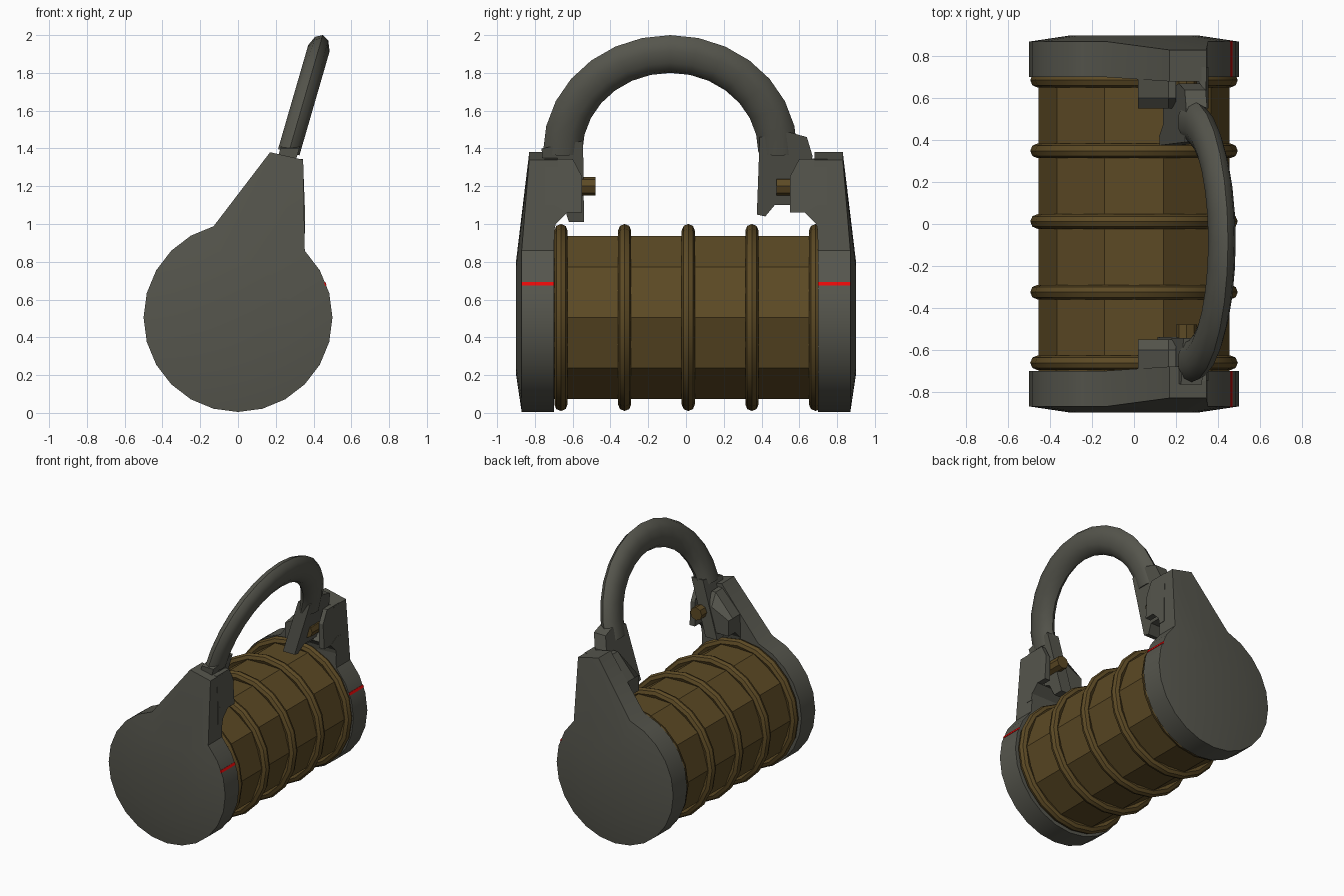
import bpy, bmesh, math
from mathutils import Vector

if "Cube" in bpy.data.objects:
    bpy.data.objects.remove(bpy.data.objects["Cube"])


def material(name, rgb):
    m = bpy.data.materials.new(name)
    m.diffuse_color = (*rgb, 1)
    m.use_nodes = True
    m.node_tree.nodes["Principled BSDF"].inputs["Base Color"].default_value = m.diffuse_color
    return m


IRON = material("dark iron", (0.092, 0.092, 0.074))
WOOD = material("brown wood", (0.108, 0.068, 0.018))
RED = material("red mark", (0.9, 0.003, 0.003))
ZC = 0.505  # height of the barrel axis


def loft(name, rings, mat, smooth=None, closed=False):
    """Skin equal-length rings of points; cap the ends unless closed."""
    bm = bmesh.new()
    vs = [[bm.verts.new(p) for p in r] for r in rings]
    n = len(vs[0])
    pairs = list(zip(vs, vs[1:])) + ([(vs[-1], vs[0])] if closed else [])
    for a, b in pairs:
        for i in range(n):
            j = (i + 1) % n
            bm.faces.new((a[i], a[j], b[j], b[i]))
    if not closed:
        bm.faces.new(vs[0])
        bm.faces.new(vs[-1])
    bmesh.ops.recalc_face_normals(bm, faces=bm.faces)
    me = bpy.data.meshes.new(name)
    bm.to_mesh(me)
    bm.free()
    me.materials.append(mat)
    ob = bpy.data.objects.new(name, me)
    bpy.context.collection.objects.link(ob)
    if smooth:
        bpy.ops.object.select_all(action='DESELECT')
        bpy.context.view_layer.objects.active = ob
        ob.select_set(True)
        bpy.ops.object.shade_smooth_by_angle(angle=math.radians(smooth))
    return ob


def polar(r, deg, y, z0=ZC, x0=0):
    a = math.radians(deg)
    return (x0 + r * math.cos(a), y, z0 + r * math.sin(a))


# Ten-sided barrel
loft("barrel", [[polar(0.455, k * 36, y) for k in range(10)] for y in (-0.75, 0.75)], WOOD)

# Hoops around the barrel
for h in range(5):
    yc = -0.662 + 0.337 * h
    rings = []
    for k in range(20):
        rings.append([polar(0.46 + 0.035 * math.cos(t), k * 18, yc + 0.035 * math.sin(t))
                      for t in (j * math.pi / 4 for j in range(8))])
    loft(f"hoop_{h + 1}", rings, WOOD, 40, closed=True)

for s, side in ((-1, "front"), (1, "back")):
    # End cap: disc with a pointed lug, slightly domed outside
    arc = list(range(105, 406, 15))
    lug = [(0.345, 1.34, 60), (0.17, 1.38, 80)]

    def outline(y_arc, y_lug):
        return ([polar(0.5, a, s * y_arc) for a in arc]
                + [(x, s * y_lug, z) for x, z, _ in lug])

    dome = [polar(0.3, a, s * 0.9) for a in arc + [l[2] for l in lug]]
    loft(f"{side}_cap", [outline(0.70, 0.68), outline(0.87, 0.83), dome], IRON, 35)

    # Two lug cheeks overhanging the barrel, with a slot between
    cheeks = {"left": [(0.02, 1.06), (0.02, 1.18), (0.165, 1.35), (0.20, 1.35), (0.20, 1.06)],
              "right": [(0.31, 1.06), (0.31, 1.345), (0.344, 1.345), (0.355, 1.06)]}
    for c, prof in cheeks.items():
        rings = [[(x, s * y, min(z, top)) for x, z in prof]
                 for y, top in ((0.55, 1.25), (0.60, 1.345), (0.75, 1.35))]
        loft(f"{side}_{c}_cheek", rings, IRON)
    # Fillet under the cheeks
    foot = [(0.70, 0.95), (0.69, 1.0), (0.63, 1.06), (0.70, 1.10), (0.75, 1.10), (0.75, 0.95)]
    loft(f"{side}_cheek_foot", [[(x, s * y, z) for y, z in foot] for x in (0.02, 0.355)], IRON)

    # Pivot pin
    loft(f"{side}_pin", [[polar(0.05, k * 45, s * y, 1.2, 0.25) for k in range(8)]
                         for y in (0.48, 0.75)], WOOD)

    # Thin red mark on the rim
    a = math.radians(21)
    out, along = Vector((math.cos(a), 0, math.sin(a))), Vector((-math.sin(a), 0, math.cos(a)))
    rings = [[out * r + along * w + Vector((0, s * y, ZC))
              for r, w in ((0.491, -0.01), (0.499, -0.01), (0.499, 0.01), (0.491, 0.01))]
             for y in (0.70, 0.872)]
    loft(f"{side}_red_mark", rings, RED)


# Leaning arched handle with an oval section
def lean(z):
    return 0.26 + 0.29 * (z - 1.35)


across = Vector((1, 0, -0.29)).normalized()
rings = []
for k in range(15):
    t = math.pi * k / 14
    z = 1.38 + 0.52 * math.sin(t)
    centre = Vector((lean(z), -0.083 - 0.57 * math.cos(t), z))
    radial = Vector((0.29 * math.sin(t), -math.cos(t), math.sin(t))).normalized()
    rings.append([centre + radial * 0.104 * math.cos(q) + across * 0.062 * math.sin(q)
                  for q in (j * math.pi / 5 for j in range(10))])
loft("handle", rings, IRON, 45)

# Hooked handle ends, following the handle's lean
ends = {"front": [(-0.545, 1.44), (-0.54, 1.01), (-0.62, 1.01), (-0.645, 1.09),
                  (-0.74, 1.12), (-0.765, 1.40)],
        "back": [(0.39, 1.46), (0.375, 1.05), (0.42, 1.04), (0.47, 1.10), (0.62, 1.10),
                 (0.67, 1.36), (0.64, 1.46), (0.55, 1.485)]}
for side, prof in ends.items():
    loft(f"{side}_handle_end",
         [[(lean(z) + d, y, z) for y, z in prof] for d in (-0.05, 0.05)], IRON)
